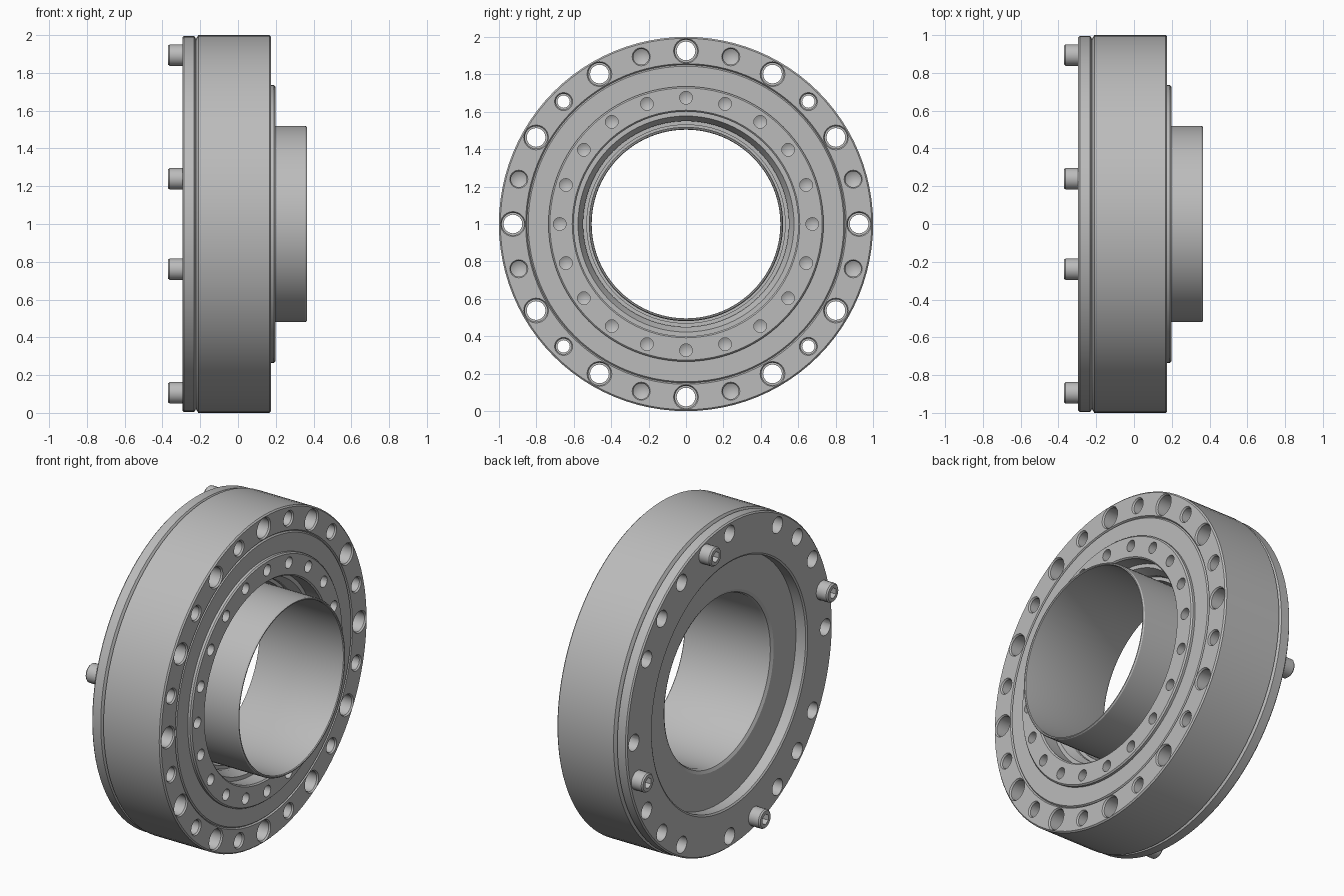
import bpy, bmesh, math
from mathutils import Vector

if "Cube" in bpy.data.objects:
    bpy.data.objects.remove(bpy.data.objects["Cube"], do_unlink=True)

# Single machined metal colour
metal = bpy.data.materials.new("grey_metal")
metal.use_nodes = True
GREY = (0.5, 0.5, 0.5, 1)
metal.diffuse_color = GREY
metal.node_tree.nodes["Principled BSDF"].inputs["Base Color"].default_value = GREY

BOLT_R = 0.925
AXIS_Z = 1.0


def spot(angle, radius):
    """Point on a circle around the main axis; angle in degrees from +y."""
    a = math.radians(angle)
    return radius * math.cos(a), AXIS_Z + radius * math.sin(a)


def lathe(bm, profile, centre=(0, AXIS_Z), steps=96, closed=False):
    """Turn an (x, radius) profile about an axis parallel to x."""
    part = bmesh.new()
    cy, cz = centre
    verts = [part.verts.new((x, cy, cz + r)) for x, r in profile]
    pairs = list(zip(verts, verts[1:]))
    if closed:
        pairs.append((verts[-1], verts[0]))
    edges = [part.edges.new(p) for p in pairs]
    bmesh.ops.spin(part, geom=verts + edges, cent=Vector((0, cy, cz)), axis=(1, 0, 0),
                   angle=math.tau, steps=steps, use_duplicate=False)
    bmesh.ops.remove_doubles(part, verts=part.verts, dist=0.0002)
    bmesh.ops.recalc_face_normals(part, faces=part.faces)
    temp = bpy.data.meshes.new("temp")
    part.to_mesh(temp)
    part.free()
    bm.from_mesh(temp)
    bpy.data.meshes.remove(temp)


def finish(bm, name):
    mesh = bpy.data.meshes.new(name)
    bm.to_mesh(mesh)
    bm.free()
    mesh.materials.append(metal)
    obj = bpy.data.objects.new(name, mesh)
    bpy.context.collection.objects.link(obj)
    return obj


def turned(name, profile):
    bm = bmesh.new()
    lathe(bm, profile, closed=True)
    return finish(bm, name)


def cut(obj, cutter):
    mod = obj.modifiers.new("holes", 'BOOLEAN')
    mod.operation, mod.solver, mod.object = 'DIFFERENCE', 'EXACT', cutter
    bpy.context.view_layer.objects.active = obj
    bpy.ops.object.modifier_apply(modifier=mod.name)


def smooth(obj):
    bpy.ops.object.select_all(action='DESELECT')
    obj.select_set(True)
    bpy.context.view_layer.objects.active = obj
    bpy.ops.object.shade_smooth_by_angle(angle=math.radians(28))


# Main rings
back_plate = turned("back_plate", [
    (-0.295, 0.755), (-0.295, 0.987), (-0.287, 0.995), (-0.232, 0.995),
    (-0.222, 0.98), (-0.222, 0.745), (-0.288, 0.745)])
housing = turned("housing", [
    (-0.222, 0.85), (-0.222, 0.98), (-0.21, 1.0), (0.167, 1.0), (0.175, 0.992),
    (0.175, 0.857), (0.165, 0.85)])
seal_ring = turned("seal_ring", [
    (-0.2, 0.735), (-0.2, 0.85), (0.167, 0.85), (0.175, 0.843), (0.175, 0.735)])
inner_ring = turned("inner_ring", [
    (-0.2, 0.53), (-0.2, 0.735), (0.19, 0.735), (0.198, 0.727), (0.198, 0.608),
    (0.19, 0.6), (0.1, 0.6), (0.1, 0.577), (0.05, 0.55), (0.02, 0.55), (0.02, 0.53)])

# Hollow shaft with the recessed flange at the back
hollow_shaft = turned("hollow_shaft", [
    (-0.222, 0.53), (-0.222, 0.75), (-0.19, 0.75), (-0.19, 0.519), (0.357, 0.519),
    (0.365, 0.514), (0.365, 0.508), (0.36, 0.504), (-0.195, 0.504), (-0.212, 0.512)])

# Bolt circle: counterbored, stepped and blind holes
bm = bmesh.new()
bolt_through = [(-0.32, 0), (-0.32, 0.05), (0.0, 0.05), (0.0, 0.06),
                (0.166, 0.06), (0.18, 0.07), (0.2, 0.07), (0.2, 0)]
pin_through = [(-0.32, 0), (-0.32, 0.05), (-0.15, 0.05), (-0.15, 0.033), (0.05, 0.033),
               (0.05, 0.042), (0.166, 0.042), (0.18, 0.052), (0.2, 0.052), (0.2, 0)]
blind = [(0.02, 0), (0.045, 0.042), (0.166, 0.042), (0.18, 0.052), (0.2, 0.052), (0.2, 0)]
for angle in range(0, 360, 15):
    if angle % 30 == 0:
        shape = bolt_through
    elif angle % 90 == 45:
        shape = pin_through
    else:
        shape = blind
    lathe(bm, shape, spot(angle, BOLT_R), steps=24)
bolt_cutter = finish(bm, "bolt_cutter")

# Tapped holes in the inner ring
bm = bmesh.new()
for i in range(20):
    lathe(bm, [(0.1, 0), (0.12, 0.034), (0.22, 0.034), (0.22, 0)],
          spot(i * 18, 0.675), steps=20)
ring_cutter = finish(bm, "ring_cutter")

# Socket head screws at the back
bm, sockets = bmesh.new(), bmesh.new()
for angle in range(75, 360, 90):
    centre = spot(angle, BOLT_R)
    lathe(bm, [(-0.37, 0), (-0.37, 0.05), (-0.362, 0.057), (-0.29, 0.057), (-0.29, 0)],
          centre, steps=24)
    lathe(sockets, [(-0.4, 0), (-0.4, 0.032), (-0.325, 0.032), (-0.325, 0)],
          centre, steps=6)
cap_screws = finish(bm, "cap_screws")
socket_cutter = finish(sockets, "socket_cutter")

# Cut the holes and remove the cutters
for obj, cutter in ((back_plate, bolt_cutter), (housing, bolt_cutter),
                    (inner_ring, ring_cutter), (cap_screws, socket_cutter)):
    cut(obj, cutter)
for cutter in (bolt_cutter, ring_cutter, socket_cutter):
    bpy.data.objects.remove(cutter, do_unlink=True)

for obj in (back_plate, housing, seal_ring, inner_ring, hollow_shaft, cap_screws):
    smooth(obj)
